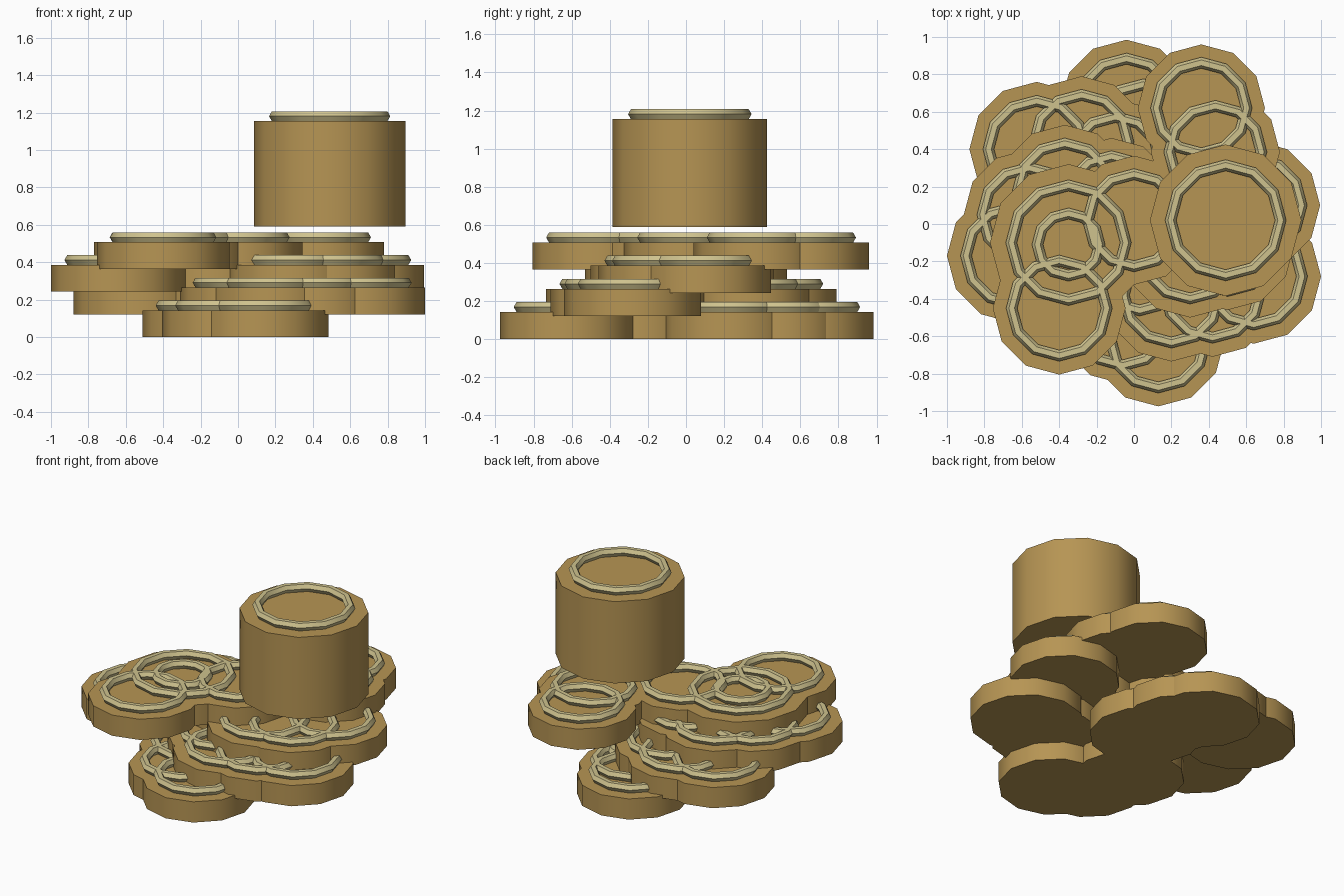
import bpy
import math

if "Cube" in bpy.data.objects:
    bpy.data.objects.remove(bpy.data.objects["Cube"])

SIDES = 12
TUBE = 0.03


def material(name, rgb):
    m = bpy.data.materials.new(name)
    m.diffuse_color = (*rgb, 1.0)
    m.use_nodes = True
    m.node_tree.nodes["Principled BSDF"].inputs["Base Color"].default_value = m.diffuse_color
    return m


BROWN = material("tan_brown", (0.47, 0.30, 0.088))
CREAM = material("pale_khaki", (0.62, 0.54, 0.27))


def finish(name, mat):
    obj = bpy.context.object
    obj.name = name
    obj.data.materials.append(mat)
    bpy.ops.object.shade_smooth_by_angle(angle=math.radians(50))
    return obj


def disc(name, x, y, r, z0, z1):
    """Twelve-sided drum with a raised ring half sunk on its top."""
    bpy.ops.mesh.primitive_cylinder_add(
        vertices=SIDES, radius=r, depth=z1 - z0,
        location=(x, y, (z0 + z1) / 2))
    finish(name, BROWN)
    bpy.ops.mesh.primitive_torus_add(
        major_segments=SIDES, minor_segments=6,
        major_radius=0.8 * r - TUBE, minor_radius=TUBE,
        location=(x, y, z1 + 0.026))
    finish(name + "_ring", CREAM)


# Stepped layers of overlapping discs: (x, y, radius)
layers = [
    [(0.13, -0.62, 0.355), (-0.06, -0.51, 0.345), (-0.16, -0.24, 0.35),
     (-0.04, 0.63, 0.355), (0.05, 0.50, 0.345), (0.10, 0.24, 0.36)],
    [(0.64, -0.28, 0.36), (0.42, -0.35, 0.36), (0.20, -0.38, 0.355),
     (0.03, -0.22, 0.34), (-0.52, 0.40, 0.36), (-0.28, 0.44, 0.35),
     (-0.10, 0.33, 0.34)],
    [(0.65, 0.10, 0.345), (0.50, -0.10, 0.36), (0.30, -0.14, 0.36),
     (-0.64, -0.17, 0.36), (-0.56, 0.05, 0.35), (-0.37, 0.18, 0.35),
     (-0.12, 0.12, 0.34)],
    [(-0.40, -0.45, 0.355), (-0.35, -0.10, 0.42), (0.0, 0.02, 0.345),
     (-0.35, -0.11, 0.245), (0.36, 0.62, 0.34), (0.435, 0.385, 0.345)],
]
for i, discs in enumerate(layers):
    base = 0.1215 * i
    for j, (x, y, r) in enumerate(discs):
        disc(f"layer_{i + 1}_disc_{j + 1}", x, y, r, base, base + 0.143)

# Tall drum floating over the layers
disc("tall_drum", 0.49, 0.02, 0.405, 0.59, 1.155)
